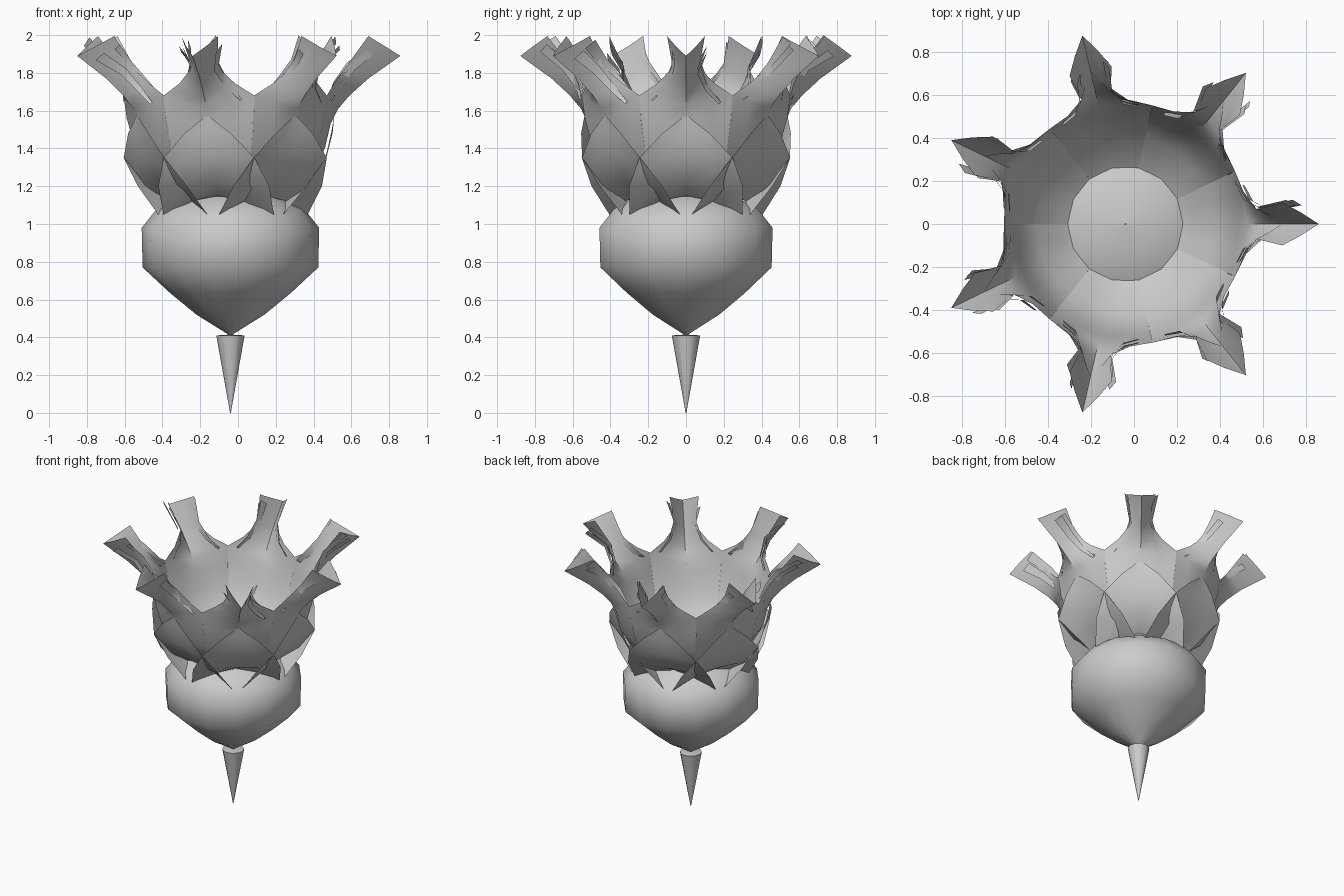
import bpy, math, random

if "Cube" in bpy.data.objects:
    bpy.data.objects.remove(bpy.data.objects["Cube"])
random.seed(4)
CX, N = -0.04, 7
STEP = 2 * math.pi / N


def polar(r, a, z):
    return (CX + r * math.cos(a), r * math.sin(a), z)


def local(r, side, z, a):
    # point given by outward distance and sideways offset
    c, s = math.cos(a), math.sin(a)
    return (CX + r * c - side * s, r * s + side * c, z)


def make(name, verts, faces, angle=40):
    me = bpy.data.meshes.new(name)
    me.from_pydata(verts, [], faces)
    me.update()
    ob = bpy.data.objects.new(name, me)
    bpy.context.collection.objects.link(ob)
    bpy.ops.object.select_all(action='DESELECT')
    ob.select_set(True)
    bpy.context.view_layer.objects.active = ob
    bpy.ops.object.shade_smooth_by_angle(angle=math.radians(angle))
    return ob


def lathe(name, profile, sides):
    verts, faces = [], []
    for r, z in profile:
        verts += [polar(r, 2 * math.pi * i / sides, z) for i in range(sides)]
    for j in range(len(profile) - 1):
        for i in range(sides):
            k = (i + 1) % sides
            faces.append((j * sides + i, j * sides + k,
                          (j + 1) * sides + k, (j + 1) * sides + i))
    return make(name, verts, faces, 75)


def sheet(name, rows, angle=40):
    # grid of quads from equally long rows of points
    w = len(rows[0])
    faces = [(j * w + i, j * w + i + 1, (j + 1) * w + i + 1, (j + 1) * w + i)
             for j in range(len(rows) - 1) for i in range(w - 1)]
    return make(name, [p for row in rows for p in row], faces, angle)


# bulb and the root spike below it
lathe("bulb", [(.003, .41), (.18, .52), (.32, .635), (.465, .77), (.47, .98),
               (.39, 1.08), (.26, 1.15), (.12, 1.185), (.003, 1.195)], 14)
lathe("root_spike", [(.002, 0), (.075, .41), (.002, .415)], 12)

# outer petals: height and radius at middle, then half angle, radius, height at edge
PETAL = [(1.15, .29, 47, .41, 1.05), (1.22, .42, 37, .50, 1.2),
         (1.36, .505, 26, .565, 1.35), (1.49, .535, 13, .555, 1.48),
         (1.58, .55, .5, .55, 1.575)]

# crown petals: middle radius and height, then edge distance, sideways, height
CROWN = [(.26, 1.14, .235, .113, 1.14), (.42, 1.25, .375, .181, 1.25),
         (.50, 1.40, .455, .219, 1.40), (.53, 1.53, .495, .238, 1.56),
         (.57, 1.61, .51, .246, 1.68), (.63, 1.68, .55, .15, 1.745),
         (.73, 1.77, .61, .07, 1.83), (.90, 1.89, .73, .10, 1.995)]

for n in range(N):
    a = n * STEP
    rows = []
    for zc, rc, half, re, ze in PETAL:
        row = []
        for t in (-1, -.5, 0, .5, 1):
            k = t * t
            row.append(polar(rc + (re - rc) * k, a + math.radians(half) * t,
                             zc + (ze - zc) * k))
        rows.append(row)
    sheet(f"outer_petal_{n}", rows)

    rows = []
    for rc, zc, re, se, ze in CROWN:
        rows.append([local(re, -se, ze, a),
                     local((rc + re) / 2, -se * .55, (zc + ze) / 2, a),
                     local(rc, 0, zc, a),
                     local((rc + re) / 2, se * .55, (zc + ze) / 2, a),
                     local(re, se, ze, a)])
    sheet(f"crown_petal_{n}", rows)

    # torn slivers along both edges of each crown tip
    for k in range(4):
        s = 1 if k % 2 else -1
        o = random.uniform(-.03, .02)
        w = random.uniform(.02, .045)
        path = [(.54, .18, 1.65), (.58, .11, 1.72), (.66, .07, 1.81),
                (random.uniform(.74, .82), random.uniform(.06, .11),
                 random.uniform(1.87, 1.95))]
        rows = []
        for i, (r, d, z) in enumerate(path):
            h = w * (.3 + .25 * i)
            rows.append([local(r + o, s * (d - h * .3), z - o, a),
                         local(r + o - h, s * (d + h * .3), z - o + h, a)])
        sheet(f"torn_sliver_{n}_{k}", rows)
